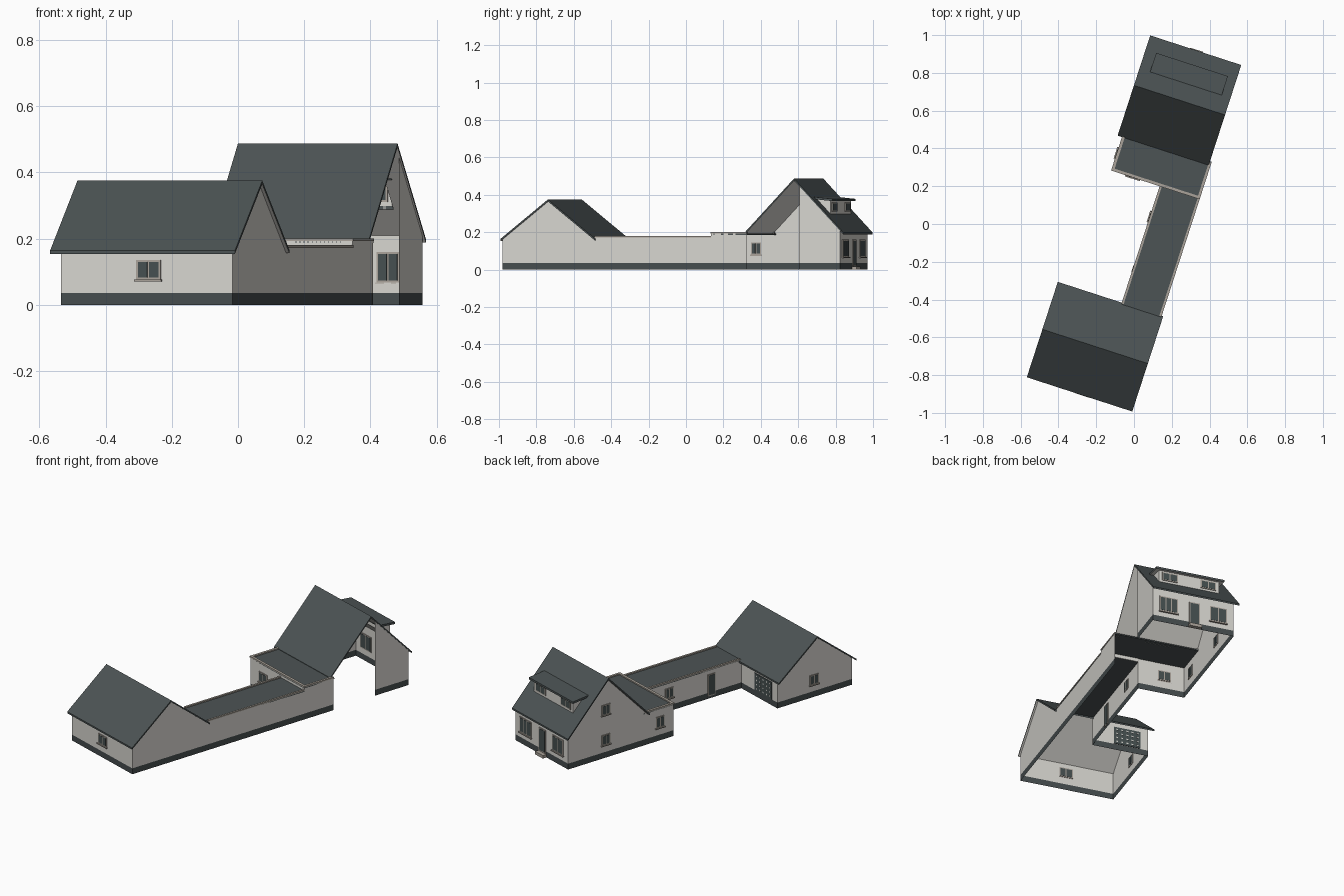
import bpy
import math

cube = bpy.data.objects.get("Cube")
if cube:
    bpy.data.objects.remove(cube)

TURN = math.radians(-18)   # whole building is turned on its plot
PLINTH = 0.035


def material(name, rgb):
    m = bpy.data.materials.new(name)
    m.use_nodes = True
    colour = (*rgb, 1)
    m.diffuse_color = colour
    m.node_tree.nodes["Principled BSDF"].inputs["Base Color"].default_value = colour
    return m


MATS = [material("wall_render", (0.68, 0.665, 0.63)),
        material("slate", (0.073, 0.088, 0.09)),
        material("plinth_dark", (0.06, 0.073, 0.076)),
        material("stone_trim", (0.4, 0.365, 0.32)),
        material("window_glass", (0.06, 0.078, 0.08))]
WALL, SLATE, BASE, TRIM, GLASS = range(5)
BOX = [(0, 3, 2, 1), (4, 5, 6, 7), (0, 1, 5, 4), (1, 2, 6, 5), (2, 3, 7, 6), (3, 0, 4, 7)]


def build(name, verts, faces, mats):
    me = bpy.data.meshes.new(name)
    me.from_pydata(verts, [], faces)
    for m in MATS:
        me.materials.append(m)
    for p, i in zip(me.polygons, mats):
        p.material_index = i
    ob = bpy.data.objects.new(name, me)
    ob.rotation_euler.z = TURN
    bpy.context.scene.collection.objects.link(ob)


def solids(name, parts):
    """Join boxes given as (x0, x1, y0, y1, z0, z1, material)."""
    verts, faces, mats = [], [], []
    for x0, x1, y0, y1, z0, z1, mat in parts:
        n = len(verts)
        verts += [(x, y, z) for z in (z0, z1)
                  for x, y in ((x0, y0), (x1, y0), (x1, y1), (x0, y1))]
        faces += [tuple(n + i for i in f) for f in BOX]
        mats += [mat] * 6
    build(name, verts, faces, mats)


def wall(name, a, b, ha, hb, peak=None):
    """Upright wall from a to b with a plinth band; peak = (x, y, z)."""
    v = [(*a, 0), (*b, 0), (*b, PLINTH), (*a, PLINTH), (*b, hb), (*a, ha)]
    top = (3, 2, 4, 5)
    if peak:
        v.append(peak)
        top = (3, 2, 4, 6, 5)
    build(name, v, [(0, 1, 2, 3), top], [BASE, WALL])


def slabs(name, pieces, height, thick=0.01):
    """Sloping slabs (x0, x1, y0, y1): slate above, render below."""
    verts, faces, mats = [], [], []
    for x0, x1, y0, y1 in pieces:
        n = len(verts)
        verts += [(x, y, height(y) - d) for d in (thick, 0)
                  for x, y in ((x0, y0), (x1, y0), (x1, y1), (x0, y1))]
        faces += [tuple(n + i for i in f) for f in BOX]
        mats += [WALL] + [SLATE] * 5
    build(name, verts, faces, mats)


def plate(side, plane, w0, w1, z0, z1, inner, outer, mat):
    """Thin box on a wall plane, facing the given side."""
    s = 1 if side == "back" else -1
    d0, d1 = sorted((plane - s * inner, plane + s * outer))
    if side == "left":
        return (d0, d1, w0, w1, z0, z1, mat)
    return (w0, w1, d0, d1, z0, z1, mat)


def window(name, side, plane, w0, w1, z0, z1, panes=2, sill=True):
    f = 0.006
    parts = [plate(side, plane, w0, w1, z0, z1, 0.003, 0.004, TRIM)]
    step = (w1 - w0 - f) / panes
    for i in range(panes):
        a = w0 + f + i * step
        parts.append(plate(side, plane, a, a + step - f, z0 + f, z1 - f, 0.004, 0.005, GLASS))
    if sill:
        parts.append(plate(side, plane, w0 - 0.004, w1 + 0.004, z0 - 0.006, z0, 0, 0.01, TRIM))
    solids(name, parts)


# Key plan lines
BL, RIGHT, BF, BB, BR = -0.257, 0.288, -0.938, -0.43, -0.68     # barn
CL, EL, EF = 0.07, -0.2, 0.235                                 # link and extension
HR, HF, HB, HM = 0.275, 0.435, 0.955, 0.698                    # house
barn_z = lambda y: 0.375 - abs(y - BR) * 0.79
house_z = lambda y: 0.487 - abs(y - HM) * 1.04
under = 0.01

# Barn walls
wall("barn_front_wall", (BL, BF), (RIGHT, BF), barn_z(BF) - under, barn_z(BF) - under)
wall("barn_right_gable", (RIGHT, BF), (RIGHT, BB), barn_z(BF) - under, barn_z(BB) - under,
     (RIGHT, BR, barn_z(BR) - under))
wall("barn_back_wall", (CL, BB), (BL, BB), barn_z(BB) - under, barn_z(BB) - under)
wall("barn_left_gable", (BL, BB), (BL, BF), barn_z(BB) - under, barn_z(BF) - under,
     (BL, BR, barn_z(BR) - under))
slabs("barn_roof", [(-0.289, 0.298, -0.947, BR), (-0.289, 0.298, BR, -0.416)], barn_z)

# Link and extension walls
wall("link_right_wall", (RIGHT, BB), (RIGHT, EF), 0.175, 0.175)
wall("link_left_wall", (CL, EF), (CL, BB), 0.175, 0.175)
wall("extension_right_wall", (RIGHT, EF), (RIGHT, HF), 0.195, 0.195)
wall("extension_front_wall", (EL, EF), (CL, EF), 0.195, 0.195)
wall("extension_left_wall", (EL, HF), (EL, EF), 0.195, 0.195)
solids("extension_upstand", [(CL, RIGHT, EF, EF + 0.004, 0.165, 0.195, WALL)])

# Flat roofs with stone copings
T = 0.012
solids("link_roof", [(CL, RIGHT, BB, EF, 0.166, 0.173, SLATE)])
solids("extension_roof", [(EL, RIGHT, EF, HF + 0.005, 0.186, 0.193, SLATE)])
solids("link_coping", [(x, x + T, BB + 0.01, EF, 0.172, 0.18, TRIM)
                       for x in (CL - 0.003, RIGHT - T + 0.002)])
solids("extension_coping", [(EL - 0.003, EL + T, EF, HF, 0.192, 0.2, TRIM),
                            (RIGHT - T, RIGHT + 0.002, EF, HF, 0.192, 0.2, TRIM),
                            (EL - 0.003, RIGHT + 0.002, EF - 0.003, EF + T, 0.192, 0.2, TRIM)])

# House walls; the right gable is open on its front half
OPEN = 0.728
wall("house_right_gable", (HR, OPEN), (HR, HB), house_z(OPEN) - under, house_z(HB) - under)
wall("house_back_wall", (HR, HB), (EL, HB), house_z(HB) - under, house_z(HB) - under)
wall("house_left_gable", (EL, HB), (EL, HF), house_z(HB) - under, house_z(HF) - under,
     (EL, HM, house_z(HM) - under))

# House roof, cut out behind the dormer
RL, RR, EAVE = -0.227, 0.28, 0.976
DL, DR, DT, DF = -0.145, 0.208, 0.8, 0.88
slabs("house_roof", [(RL, RR, 0.418, HM), (RL, RR, HM, DT), (RL, DL, DT, DF),
                     (DR, RR, DT, DF), (RL, RR, DF, EAVE)], house_z)

# Dormer
dormer_z = lambda y: 0.389 - (y - 0.792) * 0.1
low, high = house_z(DF) - under, dormer_z(DF) - 0.005
build("dormer_front", [(DR, DF, low), (DL, DF, low), (DL, DF, high), (DR, DF, high)],
      [(0, 1, 2, 3)], [WALL])
for label, x in (("left", DL), ("right", DR)):
    build("dormer_cheek_" + label, [(x, DF, low), (x, DF, high), (x, DT, house_z(DT))],
          [(0, 1, 2)], [WALL])
slabs("dormer_roof", [(-0.168, 0.231, 0.79, 0.898)], dormer_z, 0.012)
for i, x in enumerate((-0.08, 0.145)):
    window(f"dormer_window_{i}", "back", DF, x - 0.045, x + 0.045, 0.31, 0.36, 2, False)

# Windows
window("barn_front_window", "front", BF, -0.018, 0.06, 0.077, 0.135)
window("barn_gable_window", "left", BL, BR - 0.03, BR + 0.03, 0.077, 0.135)
window("link_window", "left", CL, 0.035, 0.09, 0.08, 0.14)
window("extension_front_window", "front", EF, -0.12, -0.045, 0.08, 0.14)
window("extension_side_window", "left", EL, 0.3, 0.357, 0.08, 0.145)
window("house_gable_window_low", "left", EL, 0.67, 0.727, 0.08, 0.14)
window("house_gable_window_high", "left", EL, 0.67, 0.727, 0.26, 0.32)
window("house_back_window_wide", "back", HB, 0.13, 0.236, 0.068, 0.16, 3)
window("house_back_window", "back", HB, -0.158, -0.06, 0.068, 0.16, 2)

# Doors and step
window("house_door", "back", HB, 0.0, 0.062, 0.02, 0.16, 1, False)
window("link_door", "left", CL, -0.252, -0.2, 0.015, 0.145, 1, False)
solids("door_step", [(-0.005, 0.067, HB, HB + 0.025, 0, 0.018, TRIM)])

# Barn door with a grid of small lights
door = [plate("back", BB, -0.21, -0.055, 0.037, 0.14, 0.003, 0.004, GLASS)]
for i in range(5):
    for j in range(4):
        x, z = -0.193 + i * 0.03, 0.051 + j * 0.025
        door.append(plate("back", BB, x - 0.005, x + 0.005, z - 0.004, z + 0.004,
                          0.004, 0.005, WALL))
solids("barn_door", door)
